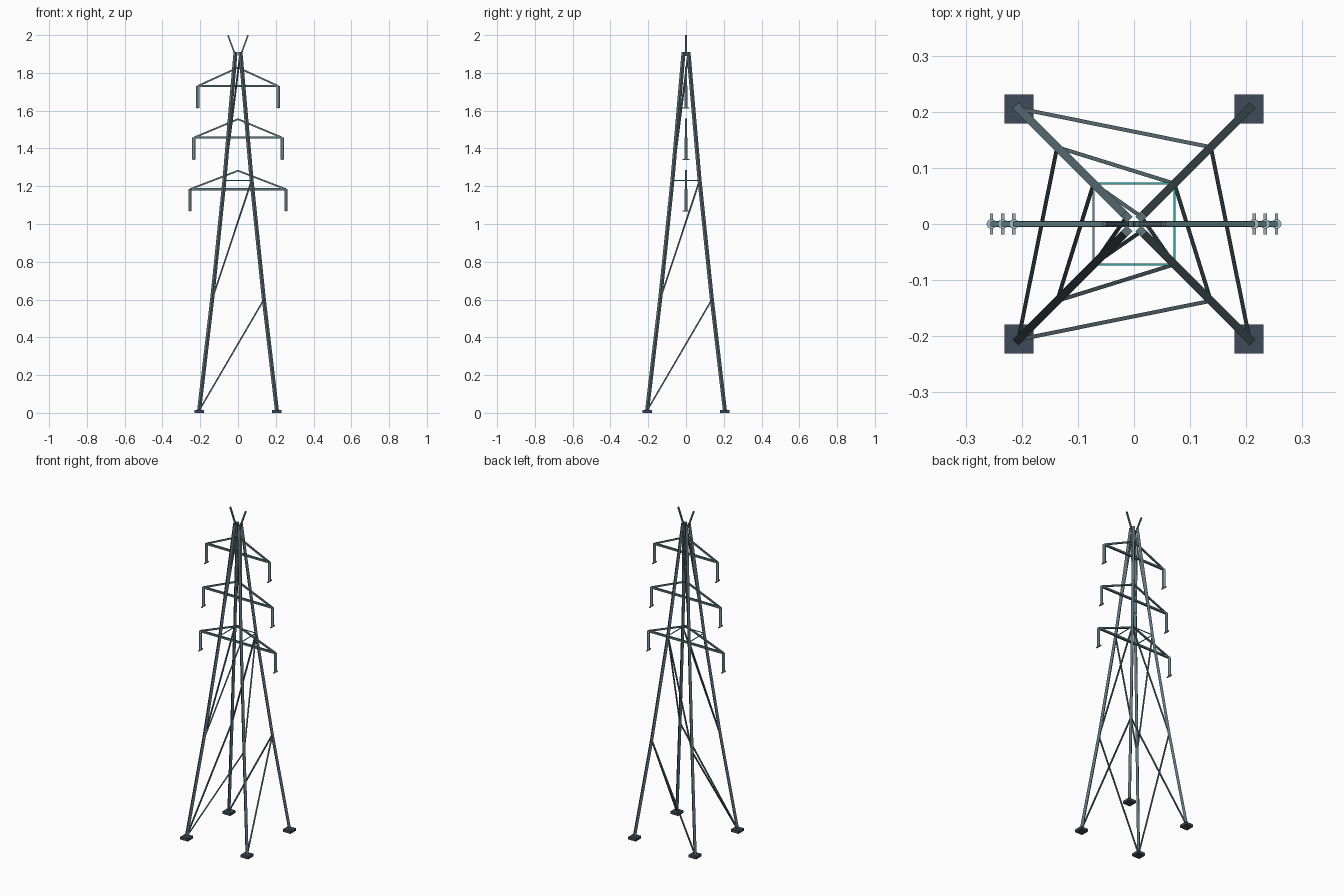
import bpy
import bmesh
from mathutils import Vector, Matrix

cube = bpy.data.objects.get("Cube")
if cube:
    bpy.data.objects.remove(cube, do_unlink=True)


def material(name, rgb):
    mat = bpy.data.materials.new(name)
    mat.use_nodes = True
    mat.diffuse_color = (*rgb, 1)
    mat.node_tree.nodes["Principled BSDF"].inputs["Base Color"].default_value = (*rgb, 1)
    return mat


STEEL = material("blue grey steel", (0.11, 0.17, 0.195))
ARM_STEEL = material("teal grey steel", (0.10, 0.18, 0.205))
FOOTING = material("dark slate footing", (0.047, 0.07, 0.10))
TEAL = material("teal frame", (0.04, 0.38, 0.39))
GLASS = material("blue green glass", (0.36, 0.53, 0.57))
CLAMP = material("pale clamp metal", (0.36, 0.43, 0.44))


def finish(bm, name, mat):
    mesh = bpy.data.meshes.new(name)
    bmesh.ops.recalc_face_normals(bm, faces=bm.faces)
    bm.to_mesh(mesh)
    bm.free()
    mesh.materials.append(mat)
    obj = bpy.data.objects.new(name, mesh)
    bpy.context.collection.objects.link(obj)
    return obj


def add_beam(bm, a, b, width):
    """Square bar from a to b with one pair of sides level."""
    a, b = Vector(a), Vector(b)
    axis = (b - a).normalized()
    side = axis.cross(Vector((0, 0, 1))).normalized()
    over = side.cross(axis)
    turn = Matrix((side, over, axis)).transposed().to_4x4()
    size = Matrix.Diagonal((width, width, (b - a).length, 1))
    bmesh.ops.create_cube(bm, size=1, matrix=Matrix.Translation((a + b) / 2) @ turn @ size)


# Leg joints as (height, half spacing)
JOINTS = [(0.012, 0.206), (0.60, 0.137), (1.23, 0.072), (1.91, 0.013)]
CORNERS = [(-1, -1), (1, -1), (1, 1), (-1, 1)]


def joint(corner, level):
    z, half = JOINTS[level]
    return Vector((corner[0] * half, corner[1] * half, z))


# Legs and footings
bm_legs, bm_feet = bmesh.new(), bmesh.new()
for c in CORNERS:
    for level in range(3):
        add_beam(bm_legs, joint(c, level), joint(c, level + 1), 0.015)
    foot = Matrix.Translation((c[0] * 0.205, c[1] * 0.205, 0.008))
    bmesh.ops.create_cube(bm_feet, size=1, matrix=foot @ Matrix.Diagonal((0.051, 0.051, 0.016, 1)))
finish(bm_legs, "legs", STEEL)
finish(bm_feet, "footings", FOOTING)

# One diagonal brace per side and level
FACES = [((-1, -1), (1, -1)), ((-1, 1), (1, 1)), ((-1, -1), (-1, 1)), ((1, -1), (1, 1))]
bm = bmesh.new()
for start, end in FACES:
    for level in range(3):
        add_beam(bm, joint(start, level), joint(end, level + 1), 0.007)
finish(bm, "diagonal_braces", STEEL)

# Thin square frame at the waist
bm = bmesh.new()
for start, end in FACES:
    add_beam(bm, joint(start, 2), joint(end, 2), 0.004)
finish(bm, "waist_frame", TEAL)

# Crossarms with hanging insulators and wire clamps
for label, z, half in (("lower", 1.184, 0.254), ("middle", 1.457, 0.234), ("upper", 1.73, 0.214)):
    arm = bmesh.new()
    add_beam(arm, (-half, 0, z), (half, 0, z), 0.011)
    hangers, clamps = bmesh.new(), bmesh.new()
    for s in (-1, 1):
        add_beam(arm, (s * half, 0, z), (0, 0, z + 0.098), 0.009)
        bmesh.ops.create_cone(hangers, cap_ends=True, segments=8, radius1=0.009, radius2=0.009,
                              depth=0.116, matrix=Matrix.Translation((s * half, 0, z - 0.058)))
        add_beam(clamps, (s * half, -0.019, z - 0.116), (s * half, 0.019, z - 0.116), 0.006)
    finish(arm, label + "_crossarm", ARM_STEEL)
    finish(hangers, label + "_insulators", GLASS)
    finish(clamps, label + "_wire_clamps", CLAMP)

# Pair of earth wire horns
bm = bmesh.new()
for s in (-1, 1):
    add_beam(bm, (s * 0.013, 0, 1.89), (s * 0.053, 0, 1.999), 0.008)
finish(bm, "top_horns", STEEL)
